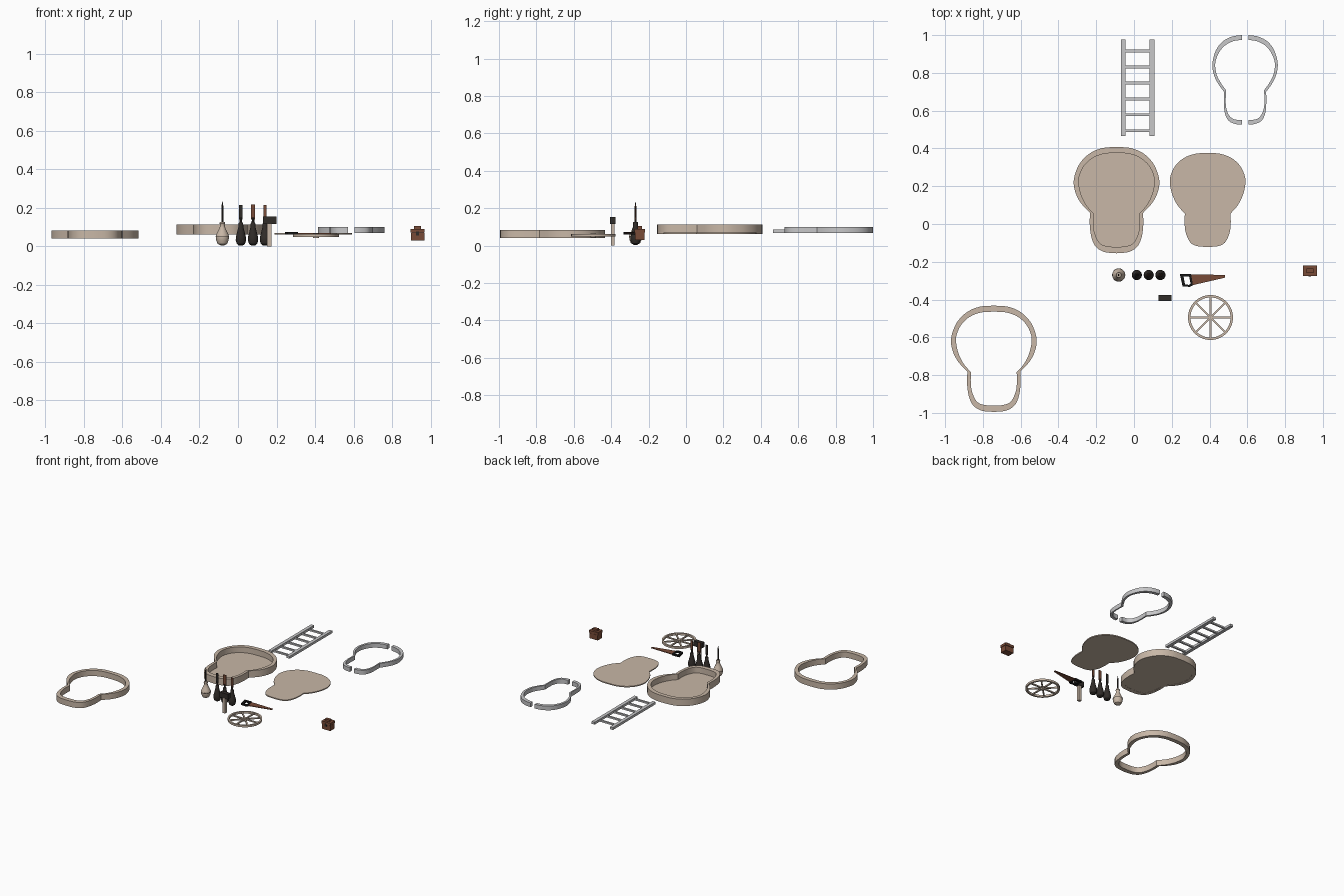
import bpy, bmesh, math
from mathutils import Vector, Matrix

if "Cube" in bpy.data.objects:
    bpy.data.objects.remove(bpy.data.objects["Cube"])


def mat(name, r, g, b):
    m = bpy.data.materials.new(name)
    m.diffuse_color = (r, g, b, 1)
    m.use_nodes = True
    m.node_tree.nodes["Principled BSDF"].inputs["Base Color"].default_value = m.diffuse_color
    return m


CREAM = mat("pale_wood", 0.58, 0.475, 0.385)
GREY = mat("grey_metal", 0.57, 0.57, 0.58)
BROWN = mat("copper_brown", 0.19, 0.07, 0.038)
DARK = mat("dark_iron", 0.03, 0.025, 0.022)
BLACK = mat("black", 0.008, 0.008, 0.008)


def finish(bm, name, m):
    bmesh.ops.recalc_face_normals(bm, faces=bm.faces)
    me = bpy.data.meshes.new(name)
    bm.to_mesh(me)
    bm.free()
    me.materials.append(m)
    ob = bpy.data.objects.new(name, me)
    bpy.context.collection.objects.link(ob)
    return ob


def box(name, m, lo, hi, rot=0):
    bm = bmesh.new()
    bmesh.ops.create_cube(bm, size=1)
    lo, hi = Vector(lo), Vector(hi)
    c, s = (lo + hi) / 2, hi - lo
    bmesh.ops.transform(bm, verts=bm.verts, matrix=Matrix.Translation(c)
                        @ Matrix.Rotation(rot, 4, 'Z') @ Matrix.Diagonal((*s, 1)))
    return finish(bm, name, m)


def prism(name, m, pts, z0, z1):
    """Extrude a flat outline (seen from above)."""
    bm = bmesh.new()
    lo = [bm.verts.new((x, y, z0)) for x, y in pts]
    hi = [bm.verts.new((x, y, z1)) for x, y in pts]
    bm.faces.new(lo)
    bm.faces.new(hi)
    for i in range(len(pts)):
        j = (i + 1) % len(pts)
        bm.faces.new((lo[i], lo[j], hi[j], hi[i]))
    return finish(bm, name, m)


def ring(name, m, outer, inner, z0, z1):
    """Wall between two outlines with the same point count."""
    bm = bmesh.new()
    L = [[bm.verts.new((x, y, z)) for x, y in p]
         for p, z in ((outer, z0), (outer, z1), (inner, z1), (inner, z0))]
    n = len(outer)
    for k in range(4):
        a, b = L[k], L[(k + 1) % 4]
        for i in range(n):
            j = (i + 1) % n
            bm.faces.new((a[i], a[j], b[j], b[i]))
    return finish(bm, name, m)


def lathe(name, m, prof, x, y, n=20):
    bm = bmesh.new()
    rows = [[bm.verts.new((x + r * math.cos(2 * math.pi * i / n),
                           y + r * math.sin(2 * math.pi * i / n), z))
             for i in range(n)] for r, z in prof]
    for a, b in zip(rows, rows[1:]):
        for i in range(n):
            j = (i + 1) % n
            bm.faces.new((a[i], a[j], b[j], b[i]))
    bm.faces.new(rows[0])
    bm.faces.new(rows[-1])
    return finish(bm, name, m)


def smooth(pts, sub=4):
    """Catmull-Rom through the points."""
    P = [Vector(p) for p in pts]
    out = []
    for i in range(len(P) - 1):
        p1, p2 = P[i], P[i + 1]
        t1 = (p2 - P[i - 1]) / 2 if i else (p2 - p1)
        t2 = (P[i + 2] - p1) / 2 if i + 2 < len(P) else (p2 - p1)
        for k in range(sub):
            t = k / sub
            out.append(tuple(p1 * (2*t**3 - 3*t*t + 1) + t1 * (t**3 - 2*t*t + t)
                             + p2 * (3*t*t - 2*t**3) + t2 * (t**3 - t*t)))
    return out + [tuple(P[-1])]


def half(pts, neck):
    return smooth(pts[:neck + 1])[:-1] + smooth(pts[neck:])


def full(h, cx, dy=0):
    return ([(cx + x, y + dy) for x, y in h]
            + [(cx - x, y + dy) for x, y in h[-2:0:-1]])


# Pan outline: round top, pinched neck, narrower base
OUT = half([(0, .408), (.075, .402), (.14, .375), (.19, .327), (.217, .272), (.227, .218),
            (.216, .162), (.188, .11), (.14, .058), (.142, 0), (.133, -.07),
            (.11, -.12), (.065, -.148), (0, -.155)], 8)
INN = half([(0, .376), (.065, .372), (.125, .35), (.17, .31), (.195, .26), (.2, .215),
            (.187, .155), (.16, .1), (.121, .055), (.122, 0), (.115, -.05),
            (.09, -.1), (.05, -.118), (0, -.121)], 8)

# Tray, loose plate and open hoop
ring("tray_wall", CREAM, full(OUT, -.0925), full(INN, -.0925), .062, .114)
prism("tray_floor", CREAM, full(INN, -.0925), .063, .071)
prism("loose_plate", CREAM, full(INN, .39), .062, .07)
ring("wooden_hoop", CREAM, full(OUT, -.742, -.84), full(INN, -.742, -.84), .04, .083)

# Metal hoop in two mirrored halves
so = half([(.0175, 1), (.07, .992), (.12, .965), (.155, .918), (.173, .85), (.165, .79),
           (.142, .742), (.112, .7), (.112, .63), (.105, .58), (.085, .545),
           (.05, .529), (.0175, .526)], 7)
si = half([(.0175, .975), (.065, .967), (.11, .942), (.142, .9), (.158, .848), (.15, .79),
           (.127, .745), (.101, .708), (.102, .63), (.09, .585), (.07, .56),
           (.045, .552), (.0175, .551)], 7)
for s, side in ((-1, "left"), (1, "right")):
    prism("clamp_" + side, GREY, [(.588 + s * x, y) for x, y in so + si[::-1]], .068, .1)

# Ladder
for x0, side in ((-.07, "left"), (.083, "right")):
    box("ladder_rail_" + side, GREY, (x0, .465, .067), (x0 + .025, .977, .085))
for i in range(6):
    y = .493 + i * .0845
    box("ladder_rung", GREY, (-.046, y - .007, .07), (.084, y + .007, .082))

# Awl with turned handle
lathe("awl_handle", CREAM, [(.008, .004), (.024, .012), (.032, .03), (.034, .044), (.034, .052),
                            (.031, .062), (.022, .08), (.014, .098), (.012, .112), (.015, .118),
                            (.013, .126)], -.081, -.27)
lathe("awl_band", DARK, [(.03, .047), (.035, .048), (.035, .051), (.03, .052)], -.081, -.27)
lathe("awl_spike", DARK, [(.005, .12), (.0045, .21), (.001, .233)], -.081, -.27, 10)

# Three chisels
for x, m, top, w in ((.015, DARK, .213, .009), (.078, BROWN, .217, .011), (.14, BROWN, .213, .008)):
    lathe("chisel_handle", DARK, [(.01, .004), (.021, .012), (.027, .03), (.026, .048), (.019, .075),
                                  (.013, .1), (.012, .118), (.009, .124)], x, -.27)
    lathe("chisel_neck", DARK, [(.007, .12), (.006, .15)], x, -.27, 10)
    box("chisel_blade", m, (x - w, -.273, .14), (x + w, -.267, top))

# Hammer
box("hammer_handle", CREAM, (.15, -.402, 0), (.174, -.382, .117))
box("hammer_head", DARK, (.131, -.407, .115), (.199, -.377, .154))

# Saw
prism("saw_blade", BROWN, [(.297, -.266), (.482, -.27), (.482, -.284), (.305, -.325)], .064, .069)
ring("saw_handle", BLACK, [(.243, -.266), (.302, -.264), (.312, -.325), (.295, -.333), (.257, -.33)],
     [(.262, -.277), (.292, -.277), (.3, -.318), (.29, -.322), (.27, -.32)], .06, .073)

# Spoked wheel
WX, WY = .405, -.495


def circ(r, n=40):
    return [(WX + r * math.cos(2 * math.pi * i / n), WY + r * math.sin(2 * math.pi * i / n))
            for i in range(n)]


ring("wheel_rim", CREAM, circ(.119), circ(.106), .048, .063)
lathe("wheel_hub", CREAM, [(.015, .043), (.015, .066)], WX, WY)
for i in range(8):
    a = i * math.pi / 4
    cx, cy = WX + .06 * math.cos(a), WY + .06 * math.sin(a)
    box("wheel_spoke", CREAM, (cx - .049, cy - .005, .051), (cx + .049, cy + .005, .06), a)

# Small chest with handle and latch
box("chest_body", BROWN, (.897, -.274, .03), (.967, -.222, .069))
box("chest_lid", BROWN, (.895, -.276, .071), (.969, -.22, .09))
box("chest_seam", DARK, (.899, -.272, .068), (.965, -.224, .072))
box("chest_handle", BROWN, (.913, -.26, .088), (.949, -.236, .104))
box("chest_latch", DARK, (.924, -.279, .056), (.938, -.272, .076))

# Smooth the curved walls, keep edges sharp
bpy.ops.object.select_all(action='SELECT')
bpy.context.view_layer.objects.active = bpy.data.objects["tray_wall"]
bpy.ops.object.shade_smooth_by_angle(angle=math.radians(35))
